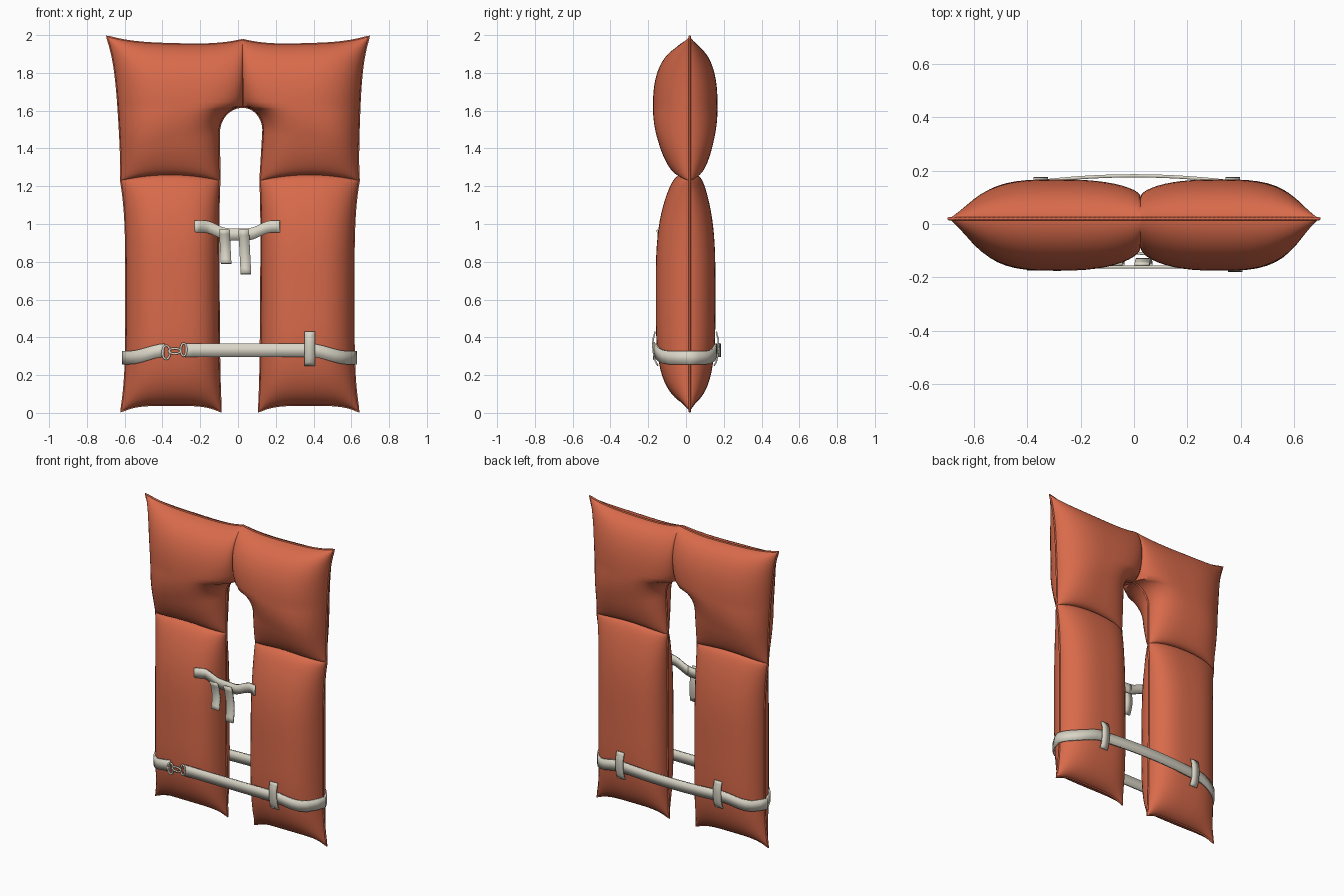
import bpy, bmesh, math
from mathutils import Vector

cube = bpy.data.objects.get("Cube")
if cube:
    bpy.data.objects.remove(cube, do_unlink=True)


def material(name, colour):
    mat = bpy.data.materials.new(name)
    mat.use_nodes = True
    mat.diffuse_color = (*colour, 1)
    mat.node_tree.nodes["Principled BSDF"].inputs["Base Color"].default_value = (*colour, 1)
    return mat


ORANGE = material("orange_fabric", (0.69, 0.145, 0.07))
WEBBING = material("pale_webbing", (0.7, 0.67, 0.57))

BOTTOM, CREASE, TOP = 0.006, 1.23, 1.994
ARCH, SEAM = 0.22, 0.5      # where the neck arch starts and where the centre seam starts
NU, NV = 24, 40


def finish(name, mesh, mat, angle=45):
    obj = bpy.data.objects.new(name, mesh)
    bpy.context.collection.objects.link(obj)
    mesh.materials.append(mat)
    bpy.ops.object.select_all(action="DESELECT")
    obj.select_set(True)
    bpy.context.view_layer.objects.active = obj
    bpy.ops.object.shade_smooth_by_angle(angle=math.radians(angle))
    return obj


def lens(t, p, q):
    return max(0, 1 - abs(2 * t - 1) ** p) ** q


def section(u):
    """Cushion fullness from the inner edge to the outer edge."""
    return lens(u, 3.2, 0.5) if u < 0.5 else lens(u, 2.7, 0.57)


def eased(i, n):
    return (1 - math.cos(math.pi * i / n)) / 2


# Cushion outlines: each returns x, z, half thickness and sideways shift for one side
def lower_panel(u, v):
    waist = 1 - (2 * v - 1) ** 4
    inner, outer = 0.1 + 0.008 * v + 0.008 * waist, 0.63 - 0.028 * waist
    z = BOTTOM + (CREASE - BOTTOM) * v
    z += 0.036 * lens(u, 4, 1) * (1 - v) ** 6 + 0.03 * lens(u, 2, 1) * v ** 10
    full = 0.158 * lens(v, 3.6, 0.6) + 0.04 * v ** 16
    return inner + (outer - inner) * u, z, full * section(u), 0.01


def upper_panel(u, v):
    seam = 0
    if v < ARCH:
        inner, zi = 0.108 + 0.009 * v / ARCH, CREASE + (1.49 - CREASE) * v / ARCH
    elif v < SEAM:
        a = math.pi / 2 * (v - ARCH) / (SEAM - ARCH)
        inner, zi = 0.117 * math.cos(a), 1.49 + 0.13 * math.sin(a)
    else:
        t = (v - SEAM) / (1 - SEAM)
        inner, zi = 0, 1.62 + 0.355 * t
        seam = 0.095 * max(0, math.sin(math.pi * t)) ** 0.5
    outer = 0.62 + 0.035 * v + 0.04 * v ** 6 + 0.01 * (1 - v) ** 8
    zo = CREASE + (TOP - CREASE) * v
    z = zi + (zo - zi) * u - 0.032 * lens(u, 3, 1) * v ** 6
    z += 0.03 * lens(u, 2, 1) * (1 - v) ** 10
    full = 0.171 * lens(v, 2.5, 0.57) + 0.04 * (1 - v) ** 16
    edge = min(seam, full) if u < 0.5 else 0
    shift = 0.01 + 0.015 * (1 - u) * min(1, v / SEAM) - 0.01 * u * v
    return inner + (outer - inner) * u, z, edge + (full - edge) * section(u), shift


def point(panel, side, face, u, v):
    x, z, t, shift = panel(u, v)
    return Vector((side * x + shift, 0.02 - 0.14 * t + face * t, z))


# Padded vest body: front and back sheets of both sides, welded along the seams
bm = bmesh.new()
for side in (-1, 1):
    for face in (-1, 1):
        for panel in (lower_panel, upper_panel):
            rows = [[bm.verts.new(point(panel, side, face, eased(i, NU), eased(j, NV)))
                     for i in range(NU + 1)] for j in range(NV + 1)]
            for a, b in zip(rows, rows[1:]):
                for i in range(NU):
                    bm.faces.new((a[i], a[i + 1], b[i + 1], b[i]))
bmesh.ops.remove_doubles(bm, verts=bm.verts, dist=0.0004)
bmesh.ops.recalc_face_normals(bm, faces=bm.faces)
body = bpy.data.meshes.new("vest_body")
bm.to_mesh(body)
bm.free()
finish("vest_body", body, ORANGE, 50)


# Piping along the outer edges
def tube(name, pts, radius, mat, cyclic=False):
    curve = bpy.data.curves.new(name, "CURVE")
    curve.dimensions = "3D"
    curve.bevel_depth, curve.bevel_resolution = radius, 1
    spline = curve.splines.new("POLY")
    spline.points.add(len(pts) - 1)
    for sp, p in zip(spline.points, pts):
        sp.co = (*p, 1)
    spline.use_cyclic_u = cyclic
    curve.materials.append(mat)
    obj = bpy.data.objects.new(name, curve)
    bpy.context.collection.objects.link(obj)


steps = [i / NV for i in range(NV + 1)]
for side, label in ((-1, "right"), (1, "left")):
    route = [(upper_panel, 0, SEAM * (1 - t)) for t in steps]
    route += [(lower_panel, 0, 1 - t) for t in steps[1:]]
    route += [(lower_panel, t, 0) for t in steps[1:]]
    route += [(lower_panel, 1, t) for t in steps[1:]]
    route += [(upper_panel, 1, t) for t in steps[1:]]
    route += [(upper_panel, 1 - t, 1) for t in steps[1:]]
    tube(label + "_edge_piping", [point(p, side, 1, u, v) for p, u, v in route], 0.006, ORANGE)


# Flat webbing strips
def ribbon(name, pts, width, up=(0, 0, 1), thick=0.012):
    half = Vector(up) * width / 2
    verts = [Vector(p) + s * half for p in pts for s in (-1, 1)]
    faces = [(2 * i, 2 * i + 2, 2 * i + 3, 2 * i + 1) for i in range(len(pts) - 1)]
    mesh = bpy.data.meshes.new(name)
    mesh.from_pydata(verts, [], faces)
    obj = finish(name, mesh, WEBBING)
    solid = obj.modifiers.new("thickness", "SOLIDIFY")
    solid.thickness, solid.offset = thick, 0


def surface(x, z, face, taut=0.0, gap=0.008):
    """Depth of the lower cushion at x, z; inside taut the strip runs straight."""
    ax = max(abs(x - 0.01), taut)
    v = (z - BOTTOM) / (CREASE - BOTTOM)
    a, b = lower_panel(0, v)[0], lower_panel(1, v)[0]
    u = min(1, max(0, (ax - a) / (b - a)))
    return point(lower_panel, 1, face, u, v).y + face * gap


def belt_point(x, face):
    t = min(1, max(0, (abs(x) - 0.38) / 0.2))
    z = 0.332 - 0.04 * t * t * (3 - 2 * t)
    bow = 0.022 * max(0, 1 - (x / 0.36) ** 2) if face > 0 else 0
    return (x, surface(x, z, face, 0.36) + bow, z)


def span(a, b, n=24):
    return [a + (b - a) * i / n for i in range(n + 1)]


# Waist belt: from the buckle, round the left side, the back and the right side
belt = [belt_point(x, -1) for x in span(-0.28, 0.605)]
belt += [(0.624, 0.02, 0.292)]
belt += [belt_point(x, 1) for x in span(0.605, -0.588, 36)]
belt += [(-0.608, 0.02, 0.292)]
belt += [belt_point(x, -1) for x in span(-0.588, -0.39, 8)]
ribbon("waist_belt", belt, 0.07)

# Belt loops stitched over the belt
for name, x, face in (("front_left_loop", 0.38, -1), ("back_left_loop", 0.37, 1),
                      ("back_right_loop", -0.35, 1)):
    loop = []
    for z in span(0.25, 0.43, 10):
        lift = 0.006 + 0.015 * max(0, 1 - ((z - 0.335) / 0.08) ** 2) ** 0.5
        loop.append((x, surface(x, z, face, 0, lift), z))
    ribbon(name, loop, 0.055, (1, 0, 0), 0.008)


# Buckle: a D ring joined to a snap hook
def ring(name, cx, cz, rx, rz):
    y = surface(cx, cz, -1, 0.36, 0.016)
    pts = [(cx + rx * math.cos(a), y, cz + rz * math.sin(a)) for a in span(0, math.tau, 16)[:-1]]
    tube(name, pts, 0.006, WEBBING, True)


ring("buckle_ring", -0.38, 0.32, 0.02, 0.036)
ring("snap_hook", -0.335, 0.327, 0.032, 0.014)
ring("hook_eye", -0.288, 0.335, 0.015, 0.034)

# Chest ties, crossing at the middle with two hanging tails
for label, side, reach in (("right", -1, 0.23), ("left", 1, 0.22)):
    tie = []
    for d in span(reach, -0.06, 14):
        t = min(1, max(0, (d - 0.05) / 0.13))
        z = 0.945 + 0.042 * t * t * (3 - 2 * t)
        x = side * d
        y = surface(x, z, -1, 0.18, 0.005) + 0.012 * (1 - t)
        tie.append((x, y - 0.006 * side * min(1, d / 0.06), z))
    ribbon(label + "_chest_tie", tie, 0.064, thick=0.01)
for name, x0, x1, low in (("right_tie_tail", -0.072, -0.063, 0.79),
                          ("left_tie_tail", 0.03, 0.042, 0.735)):
    tail = []
    for t in span(0, 1, 8):
        tail.append((x0 + (x1 - x0) * t, -0.153 + 0.02 * math.sin(3 * t), 0.97 + (low - 0.97) * t))
    ribbon(name, tail, 0.056, (1, 0, 0), 0.01)
